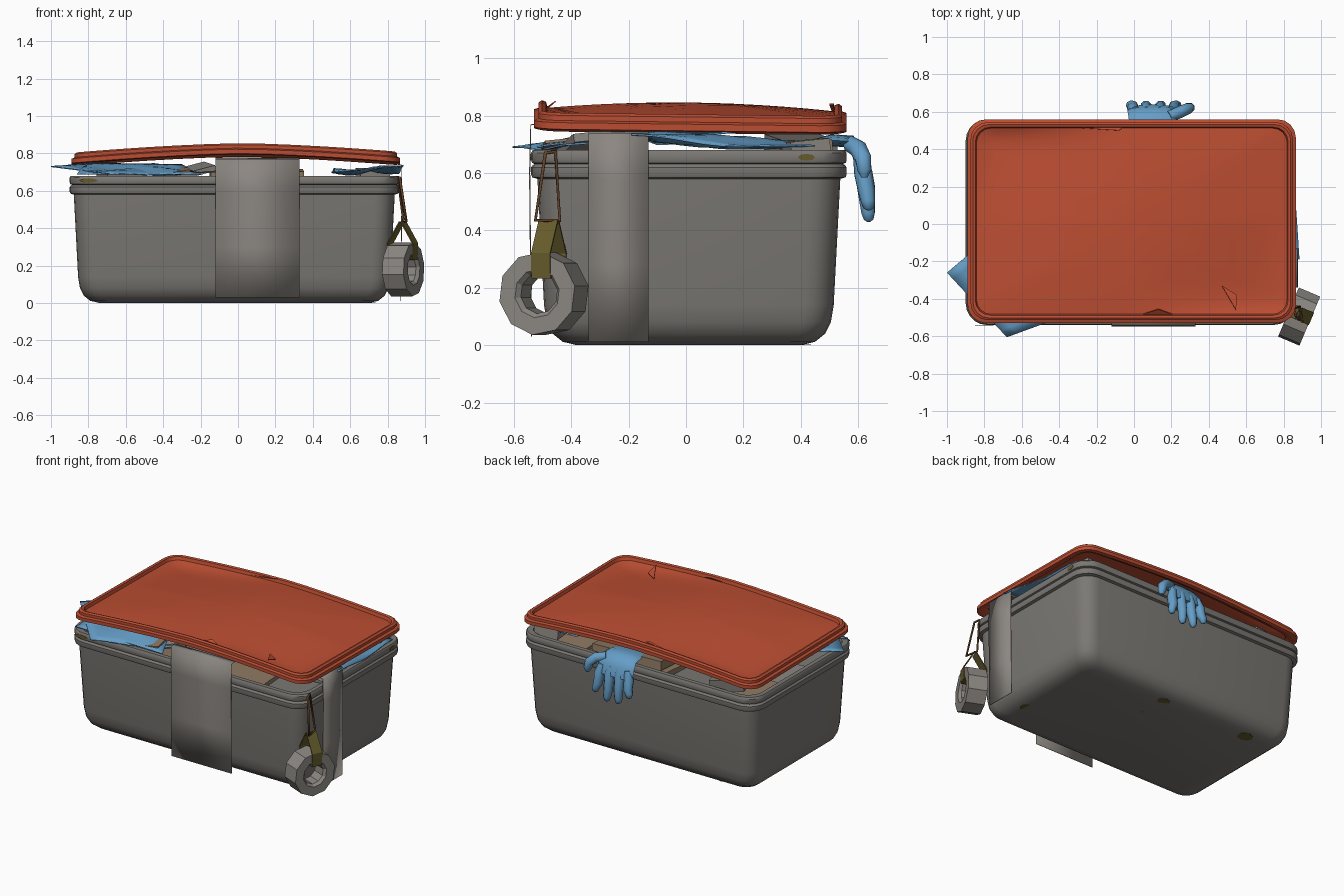
import bpy, bmesh, math, random
from math import sin, cos, pi
from mathutils import Vector, Matrix

random.seed(4)
old = bpy.data.objects.get("Cube")
if old:
    bpy.data.objects.remove(old)


def material(name, r, g, b):
    m = bpy.data.materials.new(name)
    m.use_nodes = True
    m.diffuse_color = (r, g, b, 1)
    bsdf = m.node_tree.nodes["Principled BSDF"]
    bsdf.inputs["Base Color"].default_value = (r, g, b, 1)
    bsdf.inputs["Roughness"].default_value = 0.8
    return m


GREY = material("grey plastic", .20, .19, .175)
TAPE = material("pale grey tape", .26, .24, .22)
RED = material("red plastic", .50, .075, .032)
BLUE = material("blue rubber", .13, .34, .57)
OLIVE = material("olive webbing", .13, .105, .025)
ROPE = material("brown cord", .12, .055, .022)
TAN = material("tan card", .27, .19, .12)


def finish(name, bm, mat, angle=35, thickness=0):
    bmesh.ops.recalc_face_normals(bm, faces=bm.faces)
    me = bpy.data.meshes.new(name)
    bm.to_mesh(me)
    bm.free()
    me.materials.append(mat)
    if angle:
        me.shade_smooth()
        me.set_sharp_from_angle(angle=math.radians(angle))
    ob = bpy.data.objects.new(name, me)
    bpy.context.collection.objects.link(ob)
    if thickness:
        mod = ob.modifiers.new("thickness", "SOLIDIFY")
        mod.thickness = thickness
        mod.offset = 0
    return ob


def loft(name, rows, mat, closed=True, wrap=False, caps=(), angle=35, thickness=0):
    """Skin rows of points with quads; optionally close rows, wrap round, cap ends."""
    bm = bmesh.new()
    grid = [[bm.verts.new(p) for p in row] for row in rows]
    n = len(grid[0])
    pairs = list(zip(grid, grid[1:])) + ([(grid[-1], grid[0])] if wrap else [])
    for a, b in pairs:
        for i in range(n if closed else n - 1):
            j = (i + 1) % n
            bm.faces.new((a[i], a[j], b[j], b[i]))
    for c in caps:
        bm.faces.new(grid[c])
    return finish(name, bm, mat, angle, thickness)


def round_rect(hx, hy, r, corner=5, cuts=1):
    """Rounded rectangle outline with extra cuts along the straight edges."""
    pts = []
    for q, (sx, sy) in enumerate([(1, 1), (-1, 1), (-1, -1), (1, -1)]):
        for k in range(corner + 1):
            t = (q + k / corner) * pi / 2
            pts.append(Vector((sx * (hx - r) + r * cos(t), sy * (hy - r) + r * sin(t))))
    out, step = [], corner + 1
    for i, p in enumerate(pts):
        out.append(p)
        if i % step == corner:
            nxt = pts[(i + 1) % len(pts)]
            out += [p.lerp(nxt, k / cuts) for k in range(1, cuts)]
    return out


# Tub: outer wall, double rim, inner wall and floor
CX, CY = -.02, .01
tub = [(.16, 0), (.11, .012), (.075, .04), (.055, .08), (.045, .14), (.022, .58),
       (.004, .585), (0, .595), (0, .62), (.006, .628), (.012, .632), (.003, .636),
       (0, .645), (0, .67), (.006, .68), (.035, .68), (.04, .66), (.07, .08)]
rows = [[(p.x + CX, p.y + CY, z) for p in round_rect(.88 - d, .55 - d, .115 - d * .3)] for d, z in tub]
loft("tub", rows, GREY, caps=(0, -1))


# Lid: stepped rim bent over the middle, with a warped centre panel
LX, LY, HX, HY = -.012, .015, .878, .545


def rim_height(x, y):
    return .738 + .05 * (1 - min(1, abs(x - .03) / .9) ** 1.5) - .012 * y


lid_rows = []
for d, dz in [(.06, .02), (.02, 0), (0, .005), (0, .028), (.016, .034),
              (.016, .052), (.028, .06), (.042, .055), (.048, .034)]:
    lid_rows.append([(p.x + LX, p.y + LY, rim_height(p.x, p.y) + dz)
                     for p in round_rect(HX - d, HY - d, .1 - d * .5, 4, 10)])
edge = round_rect(HX - .048, HY - .048, .076, 4, 10)
for s in (.95, .88, .78, .65, .5, .33, .16, .04):
    row = []
    for p in edge:
        x, y = p.x * s, p.y * s
        dip = max(0, -x * y / (HX * HY)) * .09 * (1 - s ** 6)
        row.append((x + LX, y + LY, rim_height(x, y) + .034 + .024 * (1 - s * s) - dip))
    lid_rows.append(row)
loft("lid", lid_rows, RED, caps=(-1,), angle=40)

# Cracked shards standing up from the lid
for name, pts in [("lid_shard_front", [(.47, -.33, .80), (.55, -.38, .80), (.545, -.46, .825)]),
                  ("lid_shard_edge", [(.02, -.49, .825), (.13, -.455, .85), (.23, -.49, .82)]),
                  ("lid_shard_back", [(-.32, .515, .80), (-.06, .515, .84), (-.08, .50, .84)])]:
    bm = bmesh.new()
    bm.faces.new([bm.verts.new(p) for p in pts])
    finish(name, bm, RED, 0, .004)

# Tape strips hanging from under the lid
hang = [(.04, .775), (.004, .768), (0, .6), (.003, .3), (.006, .03)]
loft("front_tape", [[(x, -.545 + i, z) for x in (-.12, .33)] for i, z in hang],
     TAPE, False, thickness=.004)
loft("side_tape", [[(.876 - i, y, z - (.03 if z > .7 else .018)) for y in (-.34, -.13)] for i, z in hang],
     TAPE, False, thickness=.004)

# Tape roll, tilted round a level axis
C, A, T, UP = Vector((.883, -.495, .18)), Vector((.92, -.39, 0)), Vector((.39, .92, 0)), Vector((0, 0, 1))
rows = []
for i in range(10):
    t = 2 * pi * (i + .3) / 10
    out = T * cos(t) + UP * sin(t)
    rows.append([C + A * u + out * r for u, r in
                 [(-.062, .145), (.062, .145), (.062, .085), (.045, .07), (-.045, .07), (-.062, .085)]])
loft("tape_roll", rows, TAPE, wrap=True, angle=20)

# Webbing strap looped through the roll
top = Vector((.88, -.478, 0))
loop = [(-.004, .435), (-.072, .32), (-.07, .235), (.07, .235), (.072, .32), (.004, .435)]
loft("strap", [[top + A * u + T * w + UP * z for w in (-.036, .036)] for u, z in loop],
     OLIVE, False, angle=0, thickness=.006)


def tube(name, paths, mat, cyclic=False):
    """Round tubes along paths of (x, y, z, radius) points, turned into a mesh."""
    cu = bpy.data.curves.new(name, "CURVE")
    cu.dimensions = "3D"
    cu.bevel_depth = 1
    cu.bevel_resolution = 2
    cu.use_fill_caps = True
    for path in paths:
        sp = cu.splines.new("POLY")
        sp.points.add(len(path) - 1)
        sp.use_cyclic_u = cyclic
        for pt, (x, y, z, r) in zip(sp.points, path):
            pt.co = (x, y, z, 1)
            pt.radius = r
    cu.materials.append(mat)
    ob = bpy.data.objects.new(name, cu)
    bpy.context.collection.objects.link(ob)
    return ob


# Cord loop from the rim down to the strap
R = .007
tube("cord", [[(.90, -.525, .435, R), (.865, -.49, .67, R), (.855, -.455, .675, R), (.885, -.44, .435, R)]],
     ROPE, True)

# Glove: flattened palm over the back rim, with four fingers and a thumb
rows = []
for y, z, w in [(.38, .70, .09), (.5, .715, .12), (.575, .71, .13), (.605, .67, .135), (.618, .60, .128)]:
    lean = Vector((0, .4, 1)) if z > .7 else Vector((0, 1, .3))
    rows.append([Vector((.1, y, z)) + Vector((w * cos(t), 0, 0)) + lean.normalized() * .022 * sin(t)
                 for t in (k * pi / 6 for k in range(12))])
loft("glove_palm", rows, BLUE, caps=(0, -1), angle=60)
fingers = []
for x, tip in [(.2, .47), (.135, .43), (.07, .435), (.008, .49)]:
    d = (x - .1) * .15
    fingers.append([(x, .606, .66, .024), (x + d, .618, .60, .032), (x + d, .63, (tip + .6) / 2, .030),
                    (x + d * 2, .635, tip + .03, .025), (x + d * 2, .637, tip + .008, .018),
                    (x + d * 2, .637, tip, .006)])
fingers.append([(.19, .575, .70, .03), (.25, .60, .685, .032), (.29, .618, .65, .03),
                (.30, .622, .61, .026), (.30, .622, .585, .012)])
tube("glove_fingers", fingers, BLUE)


def cloth(name, a, b, c, d, ripple, n=10):
    """Rippled sheet spanned between four corners."""
    a, b, c, d = map(Vector, (a, b, c, d))
    rows = []
    for i in range(n + 1):
        row = []
        for j in range(n + 1):
            u, v = i / n, j / n
            p = a.lerp(b, u).lerp(d.lerp(c, u), v)
            p.z += ripple * sin(9 * u + 4 * v) * sin(pi * v)
            row.append(p)
        rows.append(row)
    loft(name, rows, BLUE, False, angle=50, thickness=.006)


# Blue rags stuffed under the lid
cloth("front_rag", (-1, -.26, .73), (-.68, -.605, .69), (-.12, -.4, .70), (-.45, .2, .745), .012)
cloth("side_rag", (.52, -.1, .70), (.885, -.19, .735), (.84, .45, .695), (.5, .45, .70), .02)
cloth("front_rag_fold", (-.86, -.5, .69), (-.2, -.52, .69), (-.3, -.3, .74), (-.8, -.25, .745), .008)


def slab(name, loc, size, rot, mat):
    bm = bmesh.new()
    m = Matrix.LocRotScale(Vector(loc), Matrix.Rotation(rot[2], 3, "Z") @ Matrix.Rotation(rot[0], 3, "X")
                           @ Matrix.Rotation(rot[1], 3, "Y"), Vector(size))
    bmesh.ops.create_cube(bm, size=1, matrix=m)
    finish(name, bm, mat, 0)


# Clutter filling the tub
for i in range(5):
    for j in range(3):
        slab("packed_box", (-.66 + i * .32, -.32 + j * .32, .48 + random.uniform(0, .04)),
             (.34, .3, .24), [random.uniform(-.08, .08) for _ in range(3)],
             (GREY, TAPE, TAN, OLIVE)[(i * 2 + j) % 4])
slab("paper_stack", (-.27, -.33, .70), (.26, .2, .03), (.1, -.25, .3), TAPE)
slab("card_sheet", (-.36, -.43, .70), (.2, .14, .01), (.1, -.15, .1), TAN)
slab("back_packet", (.1, .42, .68), (.5, .16, .06), (.1, 0, .05), TAN)
slab("corner_packet_left", (-.62, .4, .69), (.22, .2, .07), (0, .1, .3), GREY)
slab("corner_packet_right", (.72, .42, .68), (.16, .14, .07), (.1, 0, .2), TAPE)


# Dirt patches under the tub and on its rim
def patch(name, loc, rx, ry, rot=(0, 0)):
    bm = bmesh.new()
    m = Matrix.LocRotScale(Vector(loc), Matrix.Rotation(rot[0], 3, "X") @ Matrix.Rotation(rot[1], 3, "Y"),
                           Vector((rx, ry, 1)))
    bmesh.ops.create_circle(bm, cap_ends=True, segments=8, radius=1, matrix=m)
    finish(name, bm, OLIVE, 0, .002)


for x, y, r in [(.68, -.2, .045), (-.56, .39, .045), (.1, .40, .035), (.07, .21, .014), (.12, .22, .01)]:
    patch("base_dirt", (x, y, .001), r * 1.2, r)
patch("front_rim_dirt", (-.8, -.5405, .655), .05, .012, (pi / 2, 0))
patch("side_rim_dirt", (.8605, .42, .655), .012, .03, (0, pi / 2))
